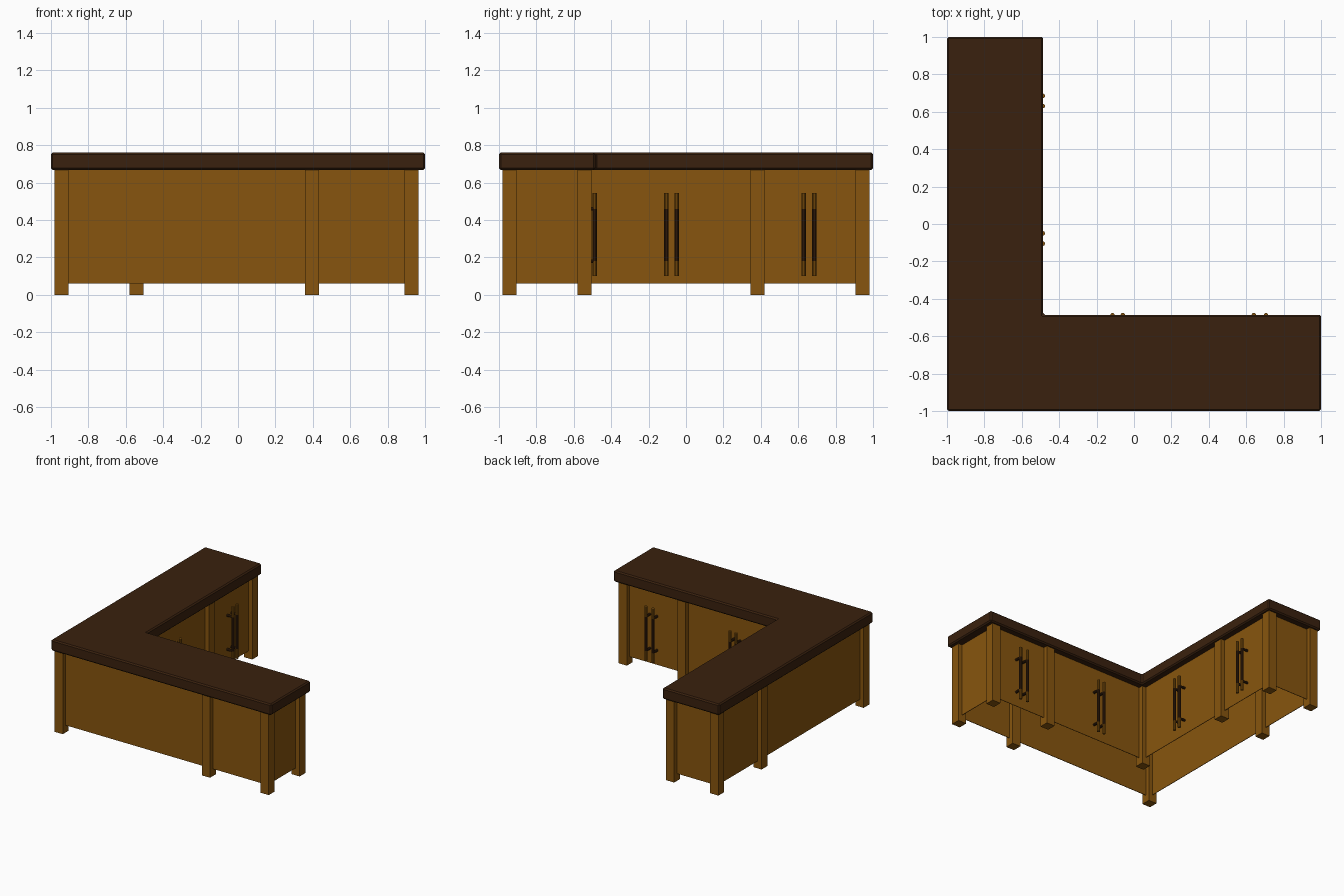
import bpy, bmesh

if "Cube" in bpy.data.objects:
    bpy.data.objects.remove(bpy.data.objects["Cube"])


def material(name, rgb):
    m = bpy.data.materials.new(name)
    m.diffuse_color = (*rgb, 1)
    m.use_nodes = True
    m.node_tree.nodes["Principled BSDF"].inputs["Base Color"].default_value = m.diffuse_color
    return m


WOOD = material("golden wood", (0.243, 0.091, 0.0044))
DARK = material("dark wood", (0.042, 0.0152, 0.0044))


def l_shape(name, outline, z0, z1, caps, mat):
    """Extrude an L outline between two heights."""
    bm = bmesh.new()
    low = [bm.verts.new((x, y, z0)) for x, y in outline]
    high = [bm.verts.new((x, y, z1)) for x, y in outline]
    n = len(outline)
    for i in range(n):
        j = (i + 1) % n
        bm.faces.new((low[i], low[j], high[j], high[i]))
    if caps:
        bm.faces.new(high)
        bm.faces.new(low[::-1])
    me = bpy.data.meshes.new(name)
    bm.to_mesh(me)
    bm.free()
    me.materials.append(mat)
    ob = bpy.data.objects.new(name, me)
    bpy.context.collection.objects.link(ob)
    return ob


def box(name, centre, size, mat):
    bpy.ops.mesh.primitive_cube_add(size=1, location=centre)
    ob = bpy.context.object
    ob.name, ob.scale = name, size
    ob.data.materials.append(mat)


def rod(name, centre, radius, length, mat, rot=(0, 0, 0)):
    bpy.ops.mesh.primitive_cylinder_add(vertices=10, radius=radius, depth=length,
                                        location=centre, rotation=rot)
    ob = bpy.context.object
    ob.name = name
    ob.data.materials.append(mat)
    bpy.ops.object.shade_smooth_by_angle()


# worktop
top = l_shape("worktop", [(-1, -1), (1, -1), (1, -0.485), (-0.485, -0.485),
                          (-0.485, 1), (-1, 1)], 0.668, 0.76, True, DARK)
bev = top.modifiers.new("edge", "BEVEL")
bev.width, bev.segments = 0.01, 1

# hollow cabinet walls, running through the leg centres
O, I, EX, EY = -0.943, -0.542, 0.928, 0.943
walls = l_shape("cabinet_walls", [(O, O), (EX, O), (EX, I), (I, I), (I, EY), (O, EY)],
                0.06, 0.672, False, WOOD)
sol = walls.modifiers.new("thickness", "SOLIDIFY")
sol.thickness, sol.offset = 0.006, 0

# ten square legs
legs = [(O, O), (I, I)]
legs += [(x, y) for x in (0.395, EX) for y in (O, I)]
legs += [(x, y) for y in (0.382, EY) for x in (O, I)]
for x, y in legs:
    box("leg", (x, y, 0.336), (0.075, 0.075, 0.672), WOOD)

# door handles on the inner faces
BAR = -0.487
MID = (BAR + I) / 2
handles = [(x, BAR) for x in (-0.115, -0.06, 0.64, 0.705)]
handles += [(BAR, y) for y in (-0.105, -0.05, 0.63, 0.685)]
for i, (x, y) in enumerate(handles):
    rod("handle_lower_end", (x, y, 0.14), 0.012, 0.08, WOOD)
    rod("handle_upper_end", (x, y, 0.5025), 0.012, 0.085, WOOD)
    rod("handle_grip", (x, y, 0.32), 0.012, 0.28, DARK)
    for z in (0.18, 0.46):
        if i < 4:
            rod("handle_pin", (x, MID, z), 0.01, BAR - I, DARK, (1.5708, 0, 0))
        else:
            rod("handle_pin", (MID, y, z), 0.01, BAR - I, DARK, (0, 1.5708, 0))
